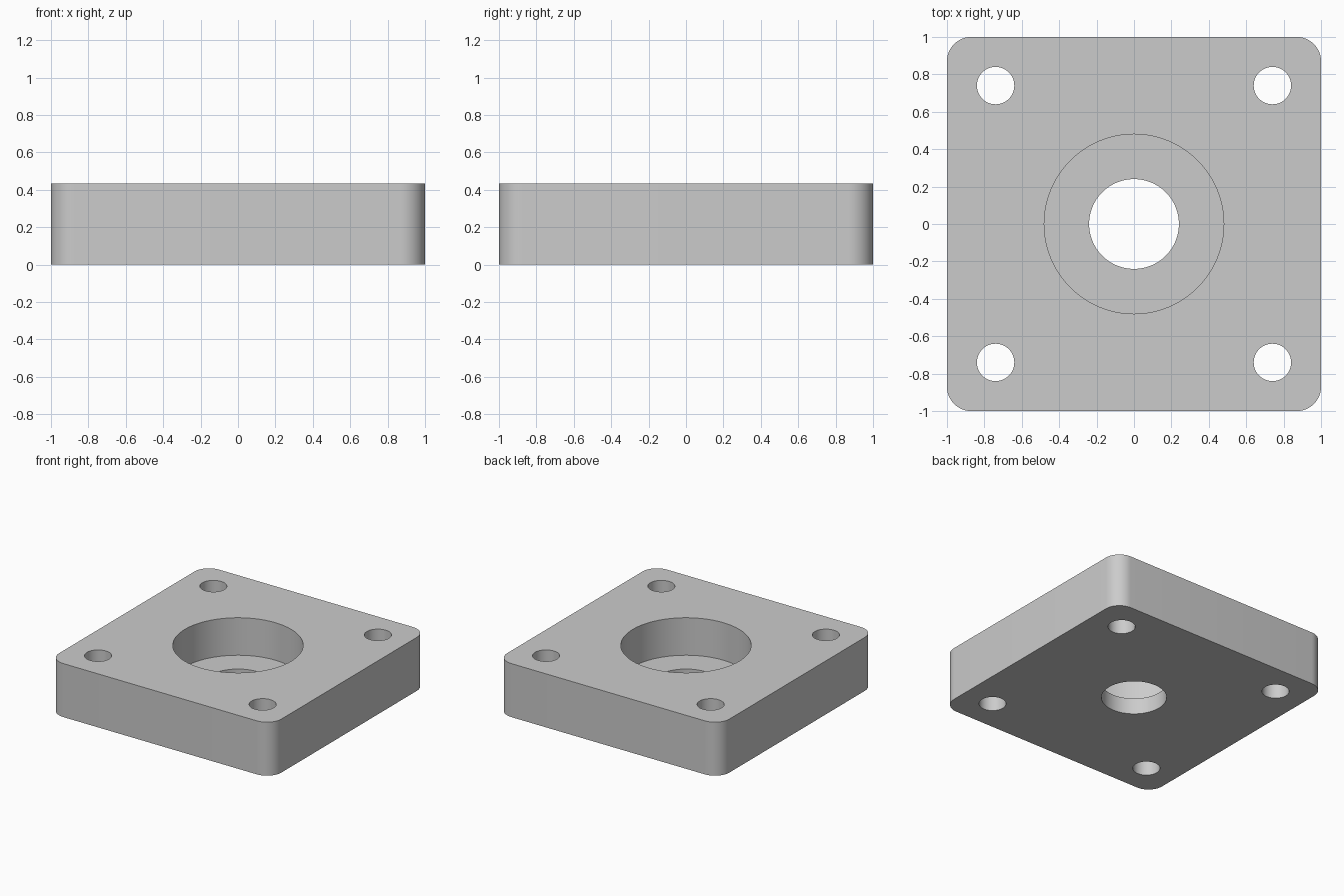
import bpy
import bmesh
from mathutils import Matrix

if "Cube" in bpy.data.objects:
    bpy.data.objects.remove(bpy.data.objects["Cube"], do_unlink=True)

HEIGHT = 0.435
FLOOR = 0.13            # height of the step inside the bore
CORNER = 0.13
BOLT = 0.74

grey = bpy.data.materials.new("plain grey")
grey.use_nodes = True
colour = (0.6, 0.6, 0.6, 1)
grey.diffuse_color = colour
grey.node_tree.nodes["Principled BSDF"].inputs["Base Color"].default_value = colour


def new_object(name, bm):
    mesh = bpy.data.meshes.new(name)
    bm.to_mesh(mesh)
    bm.free()
    mesh.materials.append(grey)
    obj = bpy.data.objects.new(name, mesh)
    bpy.context.collection.objects.link(obj)
    return obj


def add_cylinder(bm, x, y, radius, bottom, top, sides):
    bmesh.ops.create_cone(
        bm, cap_ends=True, segments=sides, radius1=radius, radius2=radius,
        depth=top - bottom,
        matrix=Matrix.Translation((x, y, (bottom + top) / 2)))


def cut(target, cutter):
    mod = target.modifiers.new(cutter.name, "BOOLEAN")
    mod.operation = "DIFFERENCE"
    mod.solver = "EXACT"
    mod.object = cutter
    bpy.context.view_layer.objects.active = target
    bpy.ops.object.modifier_apply(modifier=mod.name)
    bpy.data.objects.remove(cutter, do_unlink=True)


# Square plate with rounded upright corners
bm = bmesh.new()
bmesh.ops.create_cube(bm, size=2)
for v in bm.verts:
    v.co.z = HEIGHT if v.co.z > 0 else 0
uprights = [e for e in bm.edges if abs(e.verts[0].co.z - e.verts[1].co.z) > 0.1]
bmesh.ops.bevel(bm, geom=uprights, offset=CORNER, segments=12, profile=0.5,
                affect="EDGES")
plate = new_object("mounting_plate", bm)

# Four bolt holes and the central through hole
bm = bmesh.new()
for sx in (-1, 1):
    for sy in (-1, 1):
        add_cylinder(bm, sx * BOLT, sy * BOLT, 0.1, -0.1, HEIGHT + 0.1, 48)
add_cylinder(bm, 0, 0, 0.24, -0.1, HEIGHT + 0.1, 96)
cut(plate, new_object("hole_cutter", bm))

# Wide counterbore from the top
bm = bmesh.new()
add_cylinder(bm, 0, 0, 0.48, FLOOR, HEIGHT + 0.1, 96)
cut(plate, new_object("counterbore_cutter", bm))

# Smooth walls with crisp rims
bpy.ops.object.select_all(action="DESELECT")
plate.select_set(True)
bpy.context.view_layer.objects.active = plate
bpy.ops.object.shade_smooth_by_angle(angle=0.6)
